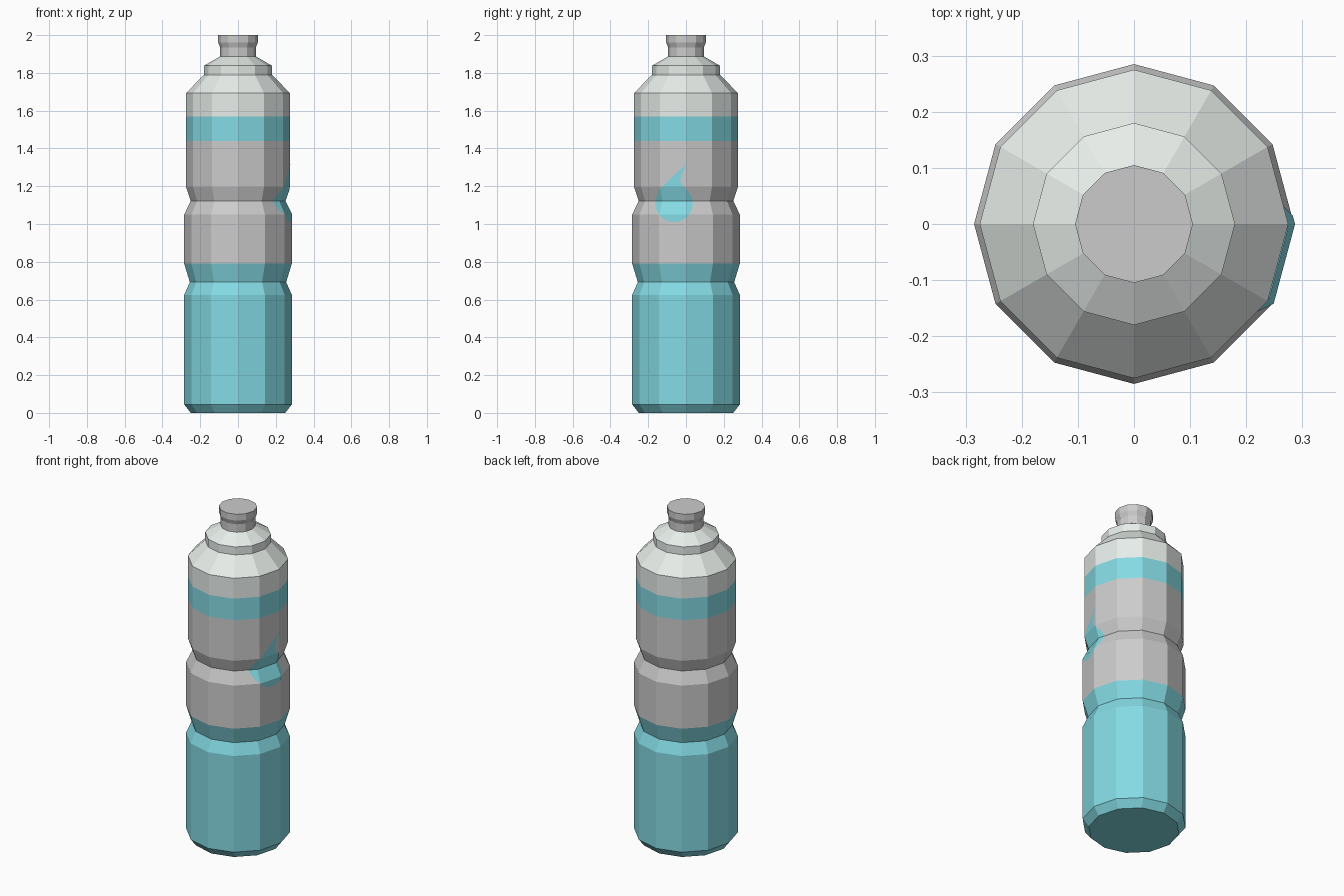
import bpy, bmesh
from math import cos, sin, pi

if "Cube" in bpy.data.objects:
    bpy.data.objects.remove(bpy.data.objects["Cube"])

SIDES = 12


def material(name, rgb):
    m = bpy.data.materials.new(name)
    m.diffuse_color = (*rgb, 1)
    m.use_nodes = True
    m.node_tree.nodes["Principled BSDF"].inputs["Base Color"].default_value = m.diffuse_color
    return m


def add_object(name, bm, mat=None):
    me = bpy.data.meshes.new(name)
    bm.to_mesh(me)
    bm.free()
    ob = bpy.data.objects.new(name, me)
    bpy.context.collection.objects.link(ob)
    if mat:
        me.materials.append(mat)
    return ob


def lathe(name, profile, mat=None, bottom=False, top=False):
    """Turn (radius, z) points into a flat-faced shell with optional caps."""
    bm = bmesh.new()
    rings = [[bm.verts.new((r * cos(2 * pi * i / SIDES), r * sin(2 * pi * i / SIDES), z))
              for i in range(SIDES)] for r, z in profile]
    for lo, hi in zip(rings, rings[1:]):
        for i in range(SIDES):
            j = (i + 1) % SIDES
            bm.faces.new((lo[i], lo[j], hi[j], hi[i]))
    if bottom:
        bm.faces.new(rings[0][::-1])
    if top:
        bm.faces.new(rings[-1])
    return add_object(name, bm, mat)


teal = material("teal", (0.23, 0.70, 0.77))
pale = material("pale", (0.80, 0.85, 0.82))

# Bottle sections, bottom to top
lathe("lower_body", [(0.25, 0), (0.285, 0.045), (0.285, 0.625), (0.255, 0.692), (0.285, 0.79)],
      teal, bottom=True)
grip = [(0.285, 0.79), (0.285, 1.05), (0.25, 1.122), (0.275, 1.195), (0.275, 1.44)]
lathe("grip_body", grip)
lathe("upper_band", [(0.275, 1.44), (0.275, 1.57)], teal)
lathe("shoulder", [(0.275, 1.57), (0.275, 1.693), (0.18, 1.79), (0.18, 1.838), (0.095, 1.887)], pale)
lathe("spout", [(0.095, 1.887), (0.095, 1.935), (0.105, 1.962), (0.105, 2.0)], top=True)

# Droplet mark: a prism cut to the grip surface, keeping only its outer skin
outline = [(0.0, 1.315), (-0.10, 1.225), (-0.145, 1.18)]
outline += [(-0.063 + 0.1 * cos(a), 1.11 + 0.1 * sin(a))
            for a in [pi * (0.9 + 1.3 * k / 12) for k in range(13)]]
outline += [(0.022, 1.16), (-0.015, 1.2), (-0.032, 1.228), (-0.025, 1.255)]
bm = bmesh.new()
face = bm.faces.new([bm.verts.new((0.1, y, z)) for y, z in outline])
ext = bmesh.ops.extrude_face_region(bm, geom=[face])
bmesh.ops.translate(bm, vec=(0.3, 0, 0),
                    verts=[g for g in ext["geom"] if isinstance(g, bmesh.types.BMVert)])
bmesh.ops.recalc_face_normals(bm, faces=bm.faces[:])
drop = add_object("droplet_mark", bm, teal)

cutter = lathe("grip_cutter", grip, bottom=True, top=True)
cutter.hide_render = True
mod = drop.modifiers.new("fit", "BOOLEAN")
mod.operation = "INTERSECT"
mod.solver = "EXACT"
mod.object = cutter
fitted = bpy.data.meshes.new_from_object(drop.evaluated_get(bpy.context.evaluated_depsgraph_get()))
drop.modifiers.clear()
bm = bmesh.new()
bm.from_mesh(fitted)
bm.normal_update()
bmesh.ops.delete(bm, geom=[f for f in bm.faces if f.normal.x < 0.3], context="FACES")
for f in bm.faces:
    f.material_index = 0
bmesh.ops.translate(bm, vec=(0.002, 0, 0), verts=bm.verts[:])
bm.to_mesh(drop.data)
bm.free()
bpy.data.objects.remove(cutter)
